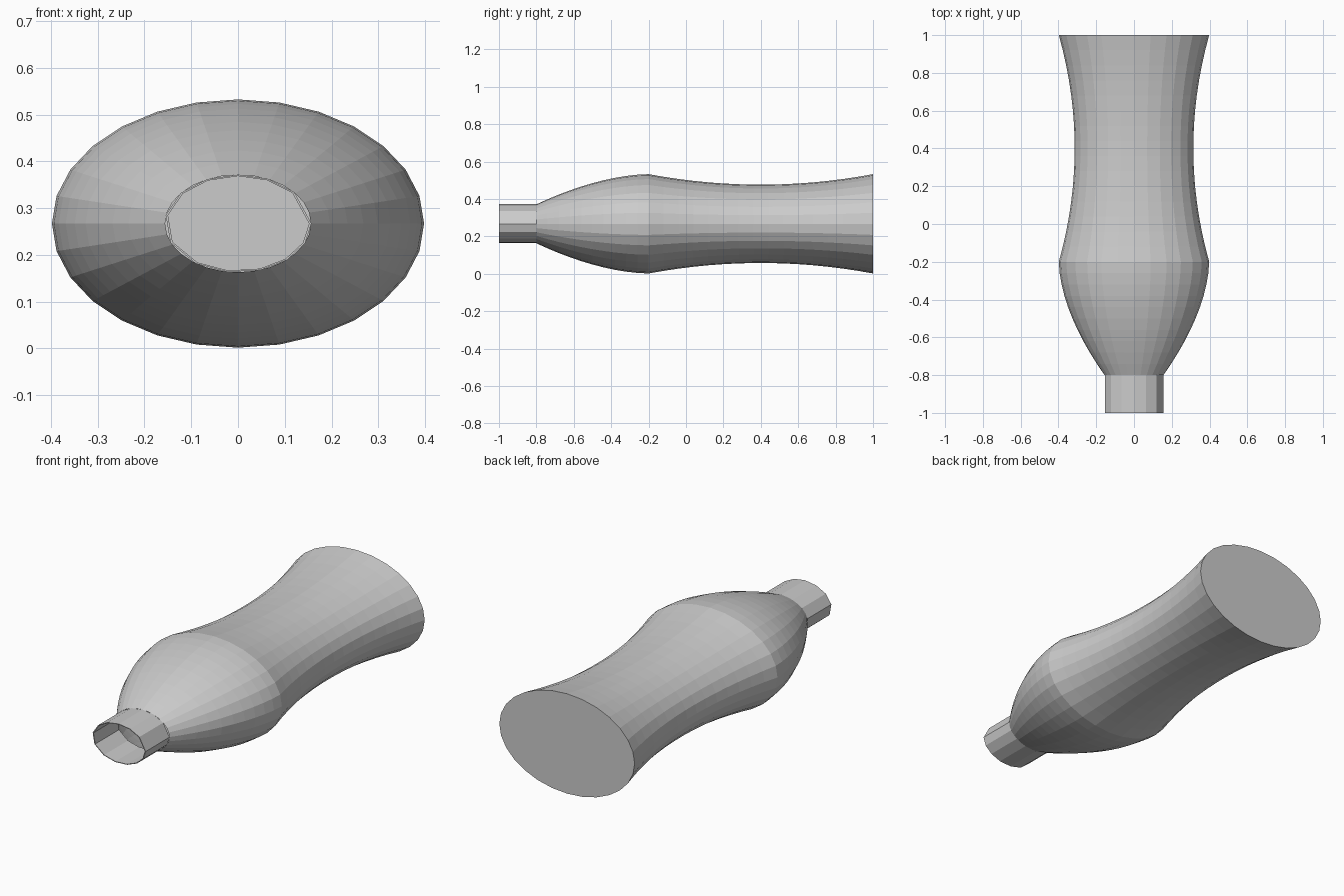
import bpy, bmesh
from math import cos, sin, radians

if "Cube" in bpy.data.objects:
    bpy.data.objects.remove(bpy.data.objects["Cube"])

CZ, FLAT = 0.267, 0.667   # axis height and height/width ratio of the oval


def ring(bm, y, r, angles):
    return [bm.verts.new((r * cos(radians(a)), y, CZ + FLAT * r * sin(radians(a))))
            for a in angles]


def loft(bm, rings):
    n = len(rings[0])
    for a, b in zip(rings, rings[1:]):
        for i in range(n):
            j = (i + 1) % n
            bm.faces.new((a[i], a[j], b[j], b[i]))


def finish(bm, name):
    bmesh.ops.recalc_face_normals(bm, faces=bm.faces)
    me = bpy.data.meshes.new(name)
    bm.to_mesh(me)
    bm.free()
    ob = bpy.data.objects.new(name, me)
    bpy.context.collection.objects.link(ob)
    return ob


def radius(y):
    if y < -0.2:                       # rounded shoulder
        return 0.398 - 0.242 * ((-0.2 - y) / 0.6) ** 1.75
    return 0.314 + 0.084 * ((y - 0.4) / 0.6) ** 2   # waisted grip


# Bottle body: oval loft with flat base, open towards the neck
bm = bmesh.new()
angles = [i * 360 / 28 + 90 for i in range(28)]
ys = [-0.8 + 0.06 * i for i in range(10)] + [-0.2 + 0.08 * i for i in range(16)]
rings = [ring(bm, y, radius(y), angles) for y in ys]
loft(bm, rings)
bm.faces.new(rings[-1])
finish(bm, "bottle_body")

# Neck: thin-walled low-poly tube, open at the mouth
bm = bmesh.new()
neck = [90, 66, 40, 0, -24, -48, -72, -98, -125, -157, -190, -219, -245]
loft(bm, [ring(bm, y, r, neck) for y, r in
          ((-0.8, 0.157), (-1.0, 0.157), (-1.0, 0.152), (-0.8, 0.152))])
finish(bm, "bottle_neck")
